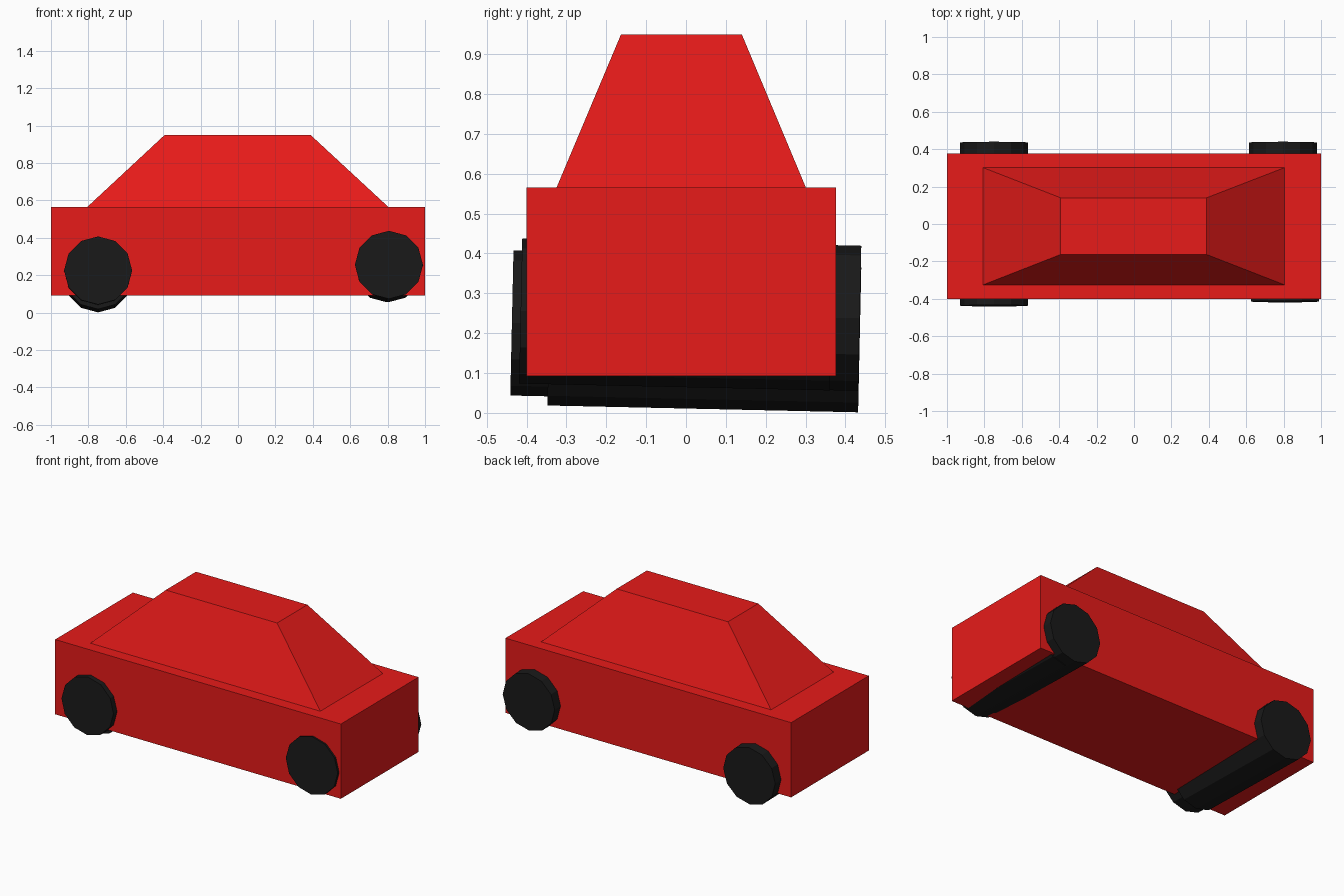
import bpy, bmesh, math

if "Cube" in bpy.data.objects:
    bpy.data.objects.remove(bpy.data.objects["Cube"])


def material(name, colour):
    m = bpy.data.materials.new(name)
    m.diffuse_color = (*colour, 1)
    m.use_nodes = True
    m.node_tree.nodes["Principled BSDF"].inputs["Base Color"].default_value = m.diffuse_color
    return m


red = material("red_paint", (0.8, 0.011, 0.010))
black = material("black_rubber", (0.01, 0.01, 0.01))


def frustum(name, bottom, top, z0, z1, mat):
    """Block between two rectangles given as (x0, x1, y0, y1)."""
    bm = bmesh.new()
    rings = []
    for (x0, x1, y0, y1), z in ((bottom, z0), (top, z1)):
        rings.append([bm.verts.new((x, y, z))
                      for x, y in ((x0, y0), (x1, y0), (x1, y1), (x0, y1))])
    low, high = rings
    bm.faces.new(low[::-1])
    bm.faces.new(high)
    for i in range(4):
        j = (i + 1) % 4
        bm.faces.new((low[i], low[j], high[j], high[i]))
    mesh = bpy.data.meshes.new(name)
    bm.to_mesh(mesh)
    bm.free()
    mesh.materials.append(mat)
    obj = bpy.data.objects.new(name, mesh)
    bpy.context.collection.objects.link(obj)


# Body and tapered cabin
body = (-1, 1, -0.40, 0.377)
frustum("body", body, body, 0.092, 0.565, red)
frustum("cabin", (-0.806, 0.804, -0.325, 0.301),
        (-0.392, 0.388, -0.163, 0.14), 0.565, 0.95, red)

# Long slightly tilted wheel rollers, two overlapping per axle
TILT, LENGTH, RADIUS = 0.022, 0.78, 0.182
for name, x, y, z in (("front_left_wheel", -0.748, -0.047, 0.217),
                      ("back_left_wheel", -0.748, 0.046, 0.192),
                      ("front_right_wheel", 0.807, -0.025, 0.247),
                      ("back_right_wheel", 0.796, 0.046, 0.246)):
    bpy.ops.mesh.primitive_cylinder_add(
        vertices=12, radius=RADIUS, depth=LENGTH, location=(x, y, z),
        rotation=(-(math.pi / 2 + TILT), 0, 0))
    wheel = bpy.context.object
    wheel.name = name
    wheel.data.materials.append(black)
